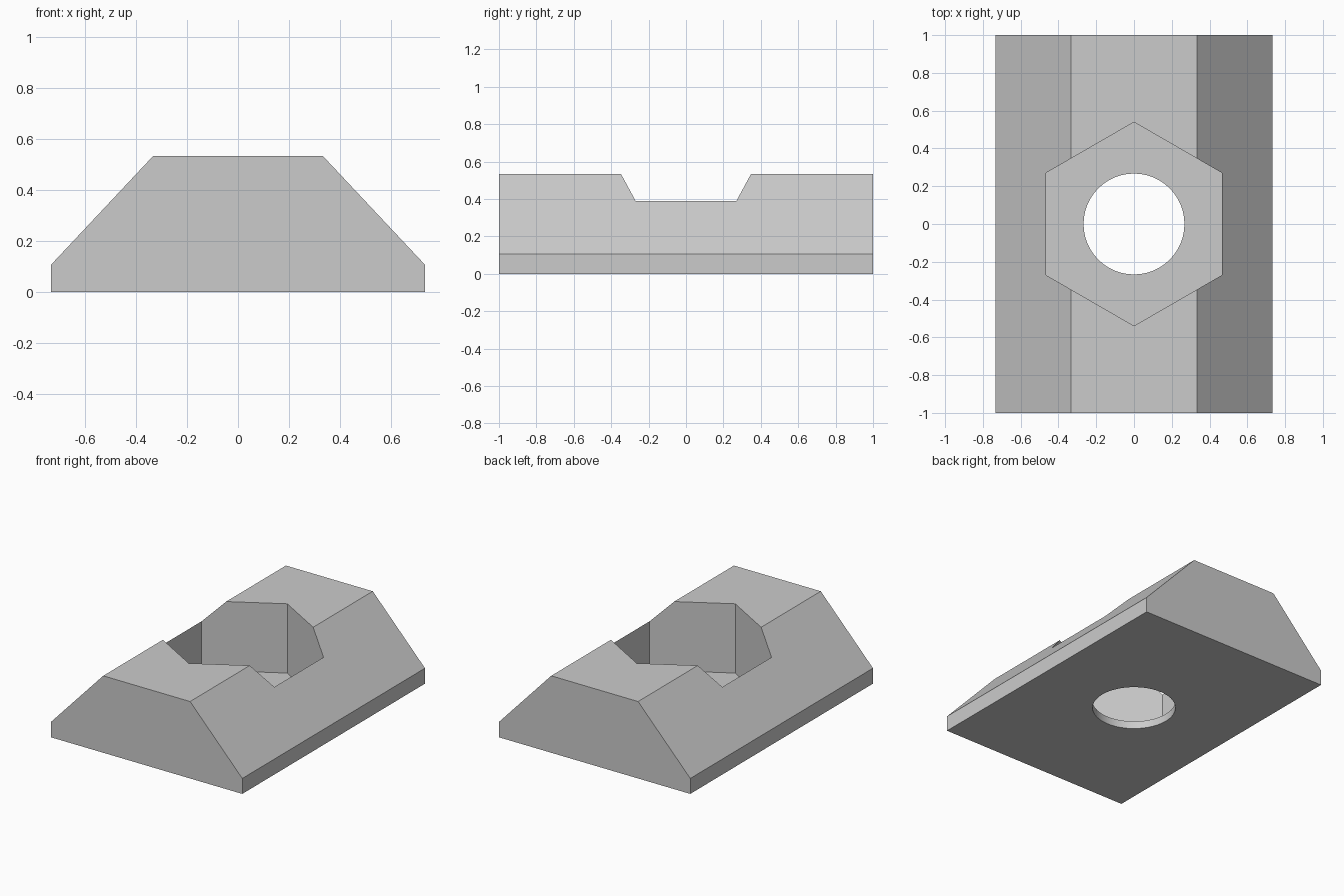
import bpy
import bmesh
import math

cube = bpy.data.objects.get("Cube")
if cube:
    bpy.data.objects.remove(cube, do_unlink=True)

HALF_LENGTH = 1.0
HEIGHT = 0.533
FLOOR = 0.053      # thickness left under the nut pocket
HOLE_RADIUS = 0.267
NUT_APOTHEM = 0.467

grey = bpy.data.materials.new("plain grey")
grey.use_nodes = True
colour = (0.6, 0.6, 0.6, 1)
grey.diffuse_color = colour
grey.node_tree.nodes["Principled BSDF"].inputs["Base Color"].default_value = colour

# Body: bevelled slot profile, mirrored across x and extruded along y
right_half = [(0.733, 0), (0.733, 0.107), (0.333, HEIGHT)]
profile = right_half + [(-x, z) for x, z in reversed(right_half)]
bm = bmesh.new()
front = bm.faces.new([bm.verts.new((x, -HALF_LENGTH, z)) for x, z in profile])
back = bmesh.ops.extrude_face_region(bm, geom=[front])
moved = [v for v in back["geom"] if isinstance(v, bmesh.types.BMVert)]
bmesh.ops.translate(bm, verts=moved, vec=(0, 2 * HALF_LENGTH, 0))
bmesh.ops.recalc_face_normals(bm, faces=bm.faces)
mesh = bpy.data.meshes.new("slot_nut_body")
bm.to_mesh(mesh)
bm.free()
mesh.materials.append(grey)
body = bpy.data.objects.new("slot_nut_body", mesh)
bpy.context.collection.objects.link(body)


def cut(name, sides, radius, bottom, top):
    """Subtract a vertical prism from the body."""
    bpy.ops.mesh.primitive_cylinder_add(
        vertices=sides, radius=radius, depth=top - bottom,
        location=(0, 0, (bottom + top) / 2))
    cutter = bpy.context.object
    cutter.name = name
    cutter.hide_render = True
    cutter.data.materials.append(grey)
    bpy.ops.object.select_all(action="DESELECT")
    body.select_set(True)
    bpy.context.view_layer.objects.active = body
    mod = body.modifiers.new(name, "BOOLEAN")
    mod.operation = "DIFFERENCE"
    mod.solver = "EXACT"
    mod.object = cutter
    bpy.ops.object.modifier_apply(modifier=name)
    bpy.data.objects.remove(cutter, do_unlink=True)


# Hexagonal nut pocket with corners along y, then the round through hole
cut("nut_pocket", 6, NUT_APOTHEM / math.cos(math.pi / 6), FLOOR, 1)
cut("bolt_hole", 48, HOLE_RADIUS, -0.5, 0.8)

bpy.ops.object.shade_smooth_by_angle(angle=math.radians(30))
